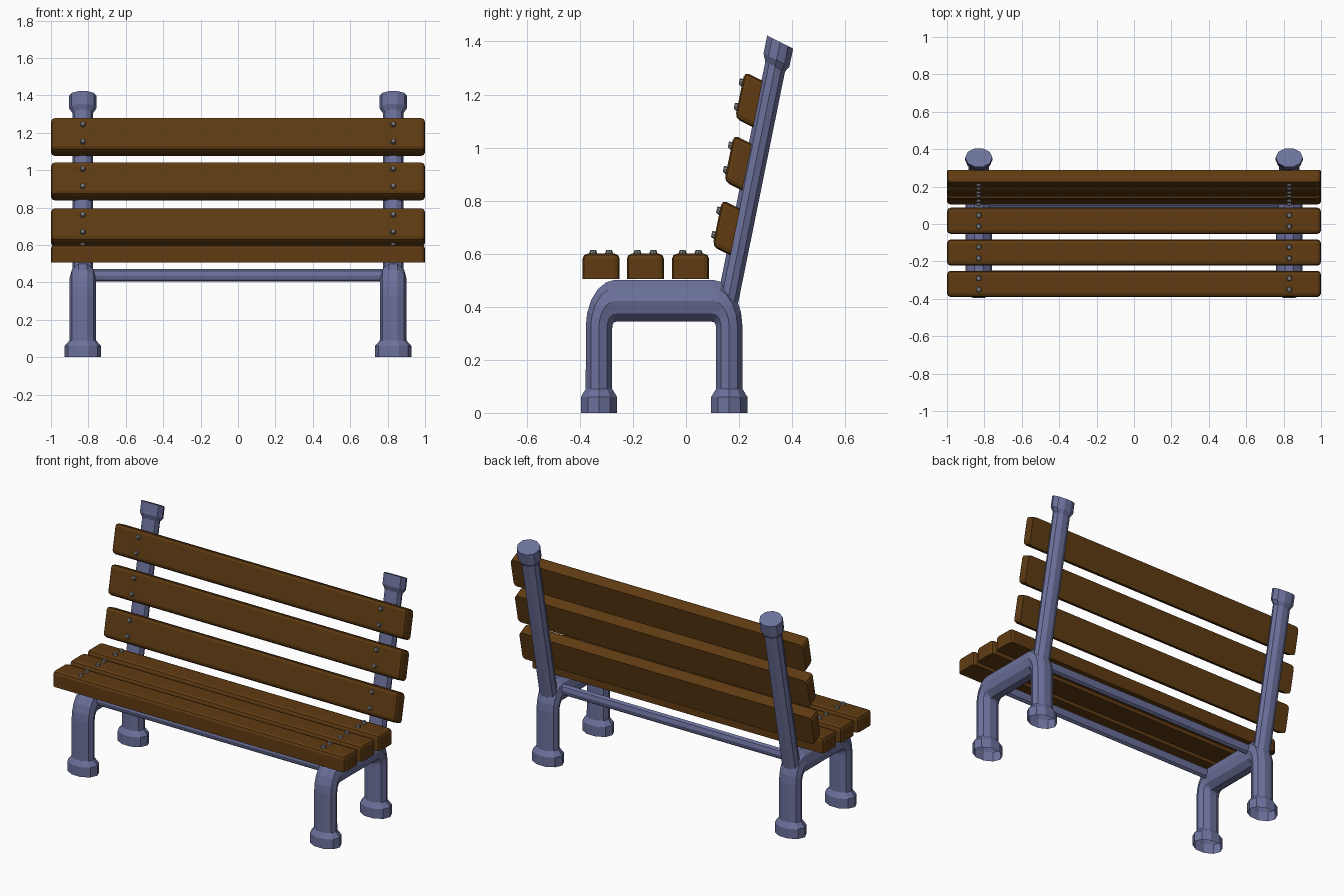
import bpy, bmesh, math
from mathutils import Vector, Matrix

if "Cube" in bpy.data.objects:
    bpy.data.objects.remove(bpy.data.objects["Cube"])

# The ironwork has round sections stretched by these factors
SX, SZ = 1.35, 1.58
SIDES = 10
LEG_X = 0.83


def material(name, rgb):
    m = bpy.data.materials.new(name)
    m.diffuse_color = (*rgb, 1)
    m.use_nodes = True
    m.node_tree.nodes["Principled BSDF"].inputs["Base Color"].default_value = m.diffuse_color
    return m


METAL = material("blue grey metal", (0.15, 0.165, 0.33))
WOOD = material("brown wood", (0.115, 0.044, 0.006))
BOLT = material("bolt grey", (0.19, 0.19, 0.19))


def finish(bm, name, mat):
    bmesh.ops.recalc_face_normals(bm, faces=bm.faces)
    me = bpy.data.meshes.new(name)
    bm.to_mesh(me)
    bm.free()
    me.materials.append(mat)
    ob = bpy.data.objects.new(name, me)
    bpy.context.collection.objects.link(ob)
    return ob


def tube(name, x, path, cap_end=False):
    """Sweep a round section along (y, z, radius) points in a side plane."""
    bm = bmesh.new()
    pts = [Vector((0, y, z / SZ)) for y, z, r in path]
    rings = []
    for i, p in enumerate(pts):
        t = Vector()
        if i > 0:
            t += (p - pts[i - 1]).normalized()
        if i < len(pts) - 1:
            t += (pts[i + 1] - p).normalized()
        t.normalize()
        n = Vector((0, t.z, -t.y))
        ring = []
        for k in range(SIDES):
            a = 2 * math.pi * k / SIDES
            q = p + path[i][2] * (Vector((math.cos(a), 0, 0)) + n * math.sin(a))
            ring.append(bm.verts.new((x + q.x * SX, q.y, q.z * SZ)))
        rings.append(ring)
    for a, b in zip(rings, rings[1:]):
        for k in range(SIDES):
            j = (k + 1) % SIDES
            bm.faces.new((a[k], a[j], b[j], b[k]))
    if cap_end:
        bm.faces.new(rings[-1])
    return finish(bm, name, METAL)


def frame(centre, u, n):
    """Matrix whose local y runs along u and local z along n (both y, z pairs)."""
    lu, ln = Vector(u).length, Vector(n).length
    return Matrix(((1, 0, 0, 0),
                   (0, u[0] / lu, n[0] / ln, centre[0]),
                   (0, u[1] / lu, n[1] / ln, centre[1]),
                   (0, 0, 0, 1)))


def slat(name, centre, u, n, bolt_gap):
    """Plank with width vector u and thickness vector n, rounded except below."""
    w, t = Vector(u).length, Vector(n).length
    M = frame(centre, u, n)
    bm = bmesh.new()
    bmesh.ops.create_cube(bm, size=1)
    bmesh.ops.scale(bm, vec=(2, w, t), verts=bm.verts)
    edges = [e for e in bm.edges if any(v.co.z > 0 for v in e.verts)]
    bmesh.ops.bevel(bm, geom=edges, offset=0.02, segments=2,
                    profile=0.5, affect='EDGES')
    bmesh.ops.transform(bm, matrix=M, verts=bm.verts)
    finish(bm, name, WOOD)
    # Two bolt heads above each leg
    bm = bmesh.new()
    for x in (-LEG_X, LEG_X):
        for s in (-1, 1):
            bmesh.ops.create_cone(
                bm, cap_ends=True, segments=8, radius1=0.017, radius2=0.011,
                depth=0.018,
                matrix=M @ Matrix.Translation((x, s * bolt_gap, t / 2 + 0.004)))
    finish(bm, name + "_bolts", BOLT)


# Leg arch path: foot, leg, bend, seat rail, then the same mirrored
MID, HALF, R = -0.0825, 0.2455, 0.0525
BEND, RAIL_Z = 0.063, 0.4225
half = [(HALF, 0, 0.072), (HALF, 0.06, 0.072), (HALF, 0.09, R)]
for i in range(6):
    a = math.pi / 2 * i / 5
    half.append((HALF - BEND + BEND * math.cos(a),
                 RAIL_Z - BEND * SZ * (1 - math.sin(a)), R))
arch = [(MID - y, z, r) for y, z, r in half]
arch += [(MID + y, z, r) for y, z, r in reversed(half)]


def post_point(z, r):
    return (0.174 + 0.2025 * (z - 0.505), z, r)


post = [post_point(0.40, 0.041), post_point(1.305, 0.041),
        post_point(1.33, 0.054), post_point(1.398, 0.054)]

for side, x in (("left", -LEG_X), ("right", LEG_X)):
    tube(side + "_leg_arch", x, arch)
    tube(side + "_back_post", x, post, cap_end=True)

# Cross bars under the seat
for name, y in (("front_cross_bar", -0.27), ("rear_cross_bar", 0.10)):
    bm = bmesh.new()
    bmesh.ops.create_cone(bm, cap_ends=True, segments=8, radius1=0.0215,
                          radius2=0.0215, depth=1.62,
                          matrix=Matrix.Rotation(math.pi / 2, 4, 'Y'))
    bmesh.ops.scale(bm, vec=(1, 1, SZ), verts=bm.verts)
    bmesh.ops.translate(bm, vec=(0, y, 0.4375), verts=bm.verts)
    finish(bm, name, METAL)

# Seat slats
for i, y in enumerate((-0.32, -0.153, 0.017)):
    slat(f"seat_slat_{i + 1}", (y, 0.553), (0.14, 0), (0, 0.095), 0.03)

# Back slats, leaning with the posts
for i, c in enumerate(((0.152, 0.698), (0.196, 0.943), (0.237, 1.181))):
    slat(f"back_slat_{i + 1}", c, (0.036, 0.176), (-0.068, 0.034), 0.047)
